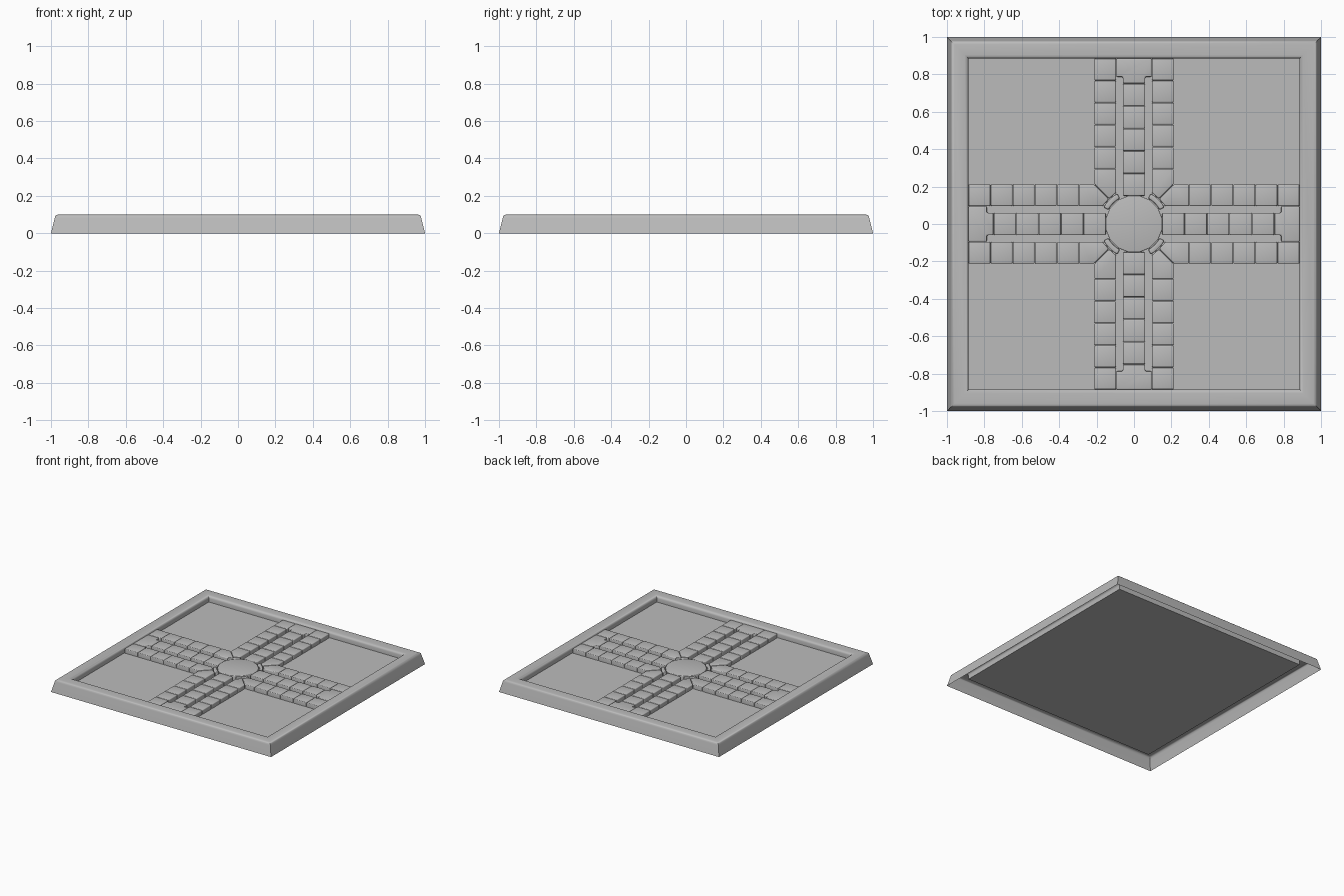
import bpy, bmesh, math
from mathutils import Matrix, Vector

cube = bpy.data.objects.get("Cube")
if cube:
    bpy.data.objects.remove(cube, do_unlink=True)

FLOOR, TOP, INNER = 0.05, 0.085, 0.885

stone = bpy.data.materials.new("grey_stone")
stone.use_nodes = True
stone.diffuse_color = (0.5, 0.5, 0.5, 1)
stone.node_tree.nodes["Principled BSDF"].inputs["Base Color"].default_value = (0.5, 0.5, 0.5, 1)
stone.node_tree.nodes["Principled BSDF"].inputs["Roughness"].default_value = 0.8


def finish(name, bm, recalc=True):
    if recalc:
        bmesh.ops.recalc_face_normals(bm, faces=bm.faces)
    mesh = bpy.data.meshes.new(name)
    bm.to_mesh(mesh)
    bm.free()
    mesh.materials.append(stone)
    obj = bpy.data.objects.new(name, mesh)
    bpy.context.collection.objects.link(obj)
    bpy.ops.object.select_all(action='DESELECT')
    obj.select_set(True)
    bpy.context.view_layer.objects.active = obj
    bpy.ops.object.shade_smooth_by_angle(angle=math.radians(40))
    return obj


def add_slab(bm, outline, top=TOP, round_sides=True):
    """Open-bottomed slab with rounded top edges; outline runs anticlockwise."""
    part = bmesh.new()
    low = [part.verts.new((x, y, FLOOR)) for x, y in outline]
    high = [part.verts.new((x, y, top)) for x, y in outline]
    count = len(outline)
    for i in range(count):
        j = (i + 1) % count
        part.faces.new((low[i], low[j], high[j], high[i]))
    part.faces.new(high)
    bmesh.ops.recalc_face_normals(part, faces=part.faces)
    edges = [e for e in part.edges if not e.is_boundary
             and (round_sides or all(v.co.z > FLOOR + 0.01 for v in e.verts))]
    bmesh.ops.bevel(part, geom=edges, offset=0.006, segments=3,
                    affect='EDGES', profile=0.5, clamp_overlap=True)
    temp = bpy.data.meshes.new("slab_part")
    part.to_mesh(temp)
    part.free()
    bm.from_mesh(temp)
    bpy.data.meshes.remove(temp)


def rect(x0, x1, y0, y1, gap=0.001):
    return [(x0 + gap, y0 + gap), (x1 - gap, y0 + gap),
            (x1 - gap, y1 - gap), (x0 + gap, y1 - gap)]


def mirrored(outline):
    return [(-x, y) for x, y in reversed(outline)]


def four_ways(name, outlines, **options):
    """Repeat the slabs of the back arm around all four sides."""
    bm = bmesh.new()
    for k in range(4):
        turn = Matrix.Rotation(k * math.pi / 2, 2)
        for outline in outlines:
            add_slab(bm, [tuple(turn @ Vector(p)) for p in outline], **options)
    return finish(name, bm)


# Hollow rim with sloping outer wall, rounded top and inner wall, closed by the floor
rim_profile = [(1, 0), (0.98, 0.082), (0.977, 0.092), (0.97, 0.098), (0.96, 0.1),
               (0.905, 0.1), (0.895, 0.097), (0.888, 0.09), (INNER, 0.08),
               (INNER, FLOOR)]
bm = bmesh.new()
rings = [[bm.verts.new((sx * r, sy * r, z)) for sx, sy in
          ((-1, -1), (1, -1), (1, 1), (-1, 1))] for r, z in rim_profile]
for a, b in zip(rings, rings[1:]):
    for i in range(4):
        j = (i + 1) % 4
        bm.faces.new((a[i], a[j], b[j], b[i]))
finish("rim", bm, recalc=False)

bm = bmesh.new()
bm.faces.new([bm.verts.new((sx * INNER, sy * INNER, FLOOR)) for sx, sy in
              ((-1, -1), (1, -1), (1, 1), (-1, 1))])
finish("floor", bm, recalc=False)

# Paired border rows with mitred inner corners
step = 0.118
right_row = [rect(0.095, 0.213, 0.295 + i * step, 0.295 + (i + 1) * step) for i in range(5)]
right_row.append([(0.096, 0.294), (0.096, 0.168), (0.133, 0.135), (0.212, 0.214), (0.212, 0.294)])
four_ways("border_tiles", right_row + [mirrored(o) for o in right_row])

# Central row of each arm
four_ways("middle_tiles", [rect(-0.061, 0.061, 0.15 + i * 0.12, 0.27 + i * 0.12) for i in range(5)])

# Stepped end slab of each arm
half = [(0.06, 0.752), (0.06, 0.787), (0.094, 0.787), (0.094, INNER)]
four_ways("end_slabs", [half + mirrored(half)])

# Curved kerbs around the hub
def arc(radius, start, end, n=6):
    return [(radius * math.cos(t), radius * math.sin(t)) for t in
            (math.radians(start + (end - start) * i / n) for i in range(n + 1))]


four_ways("hub_kerbs", [arc(0.185, 29, 61) + arc(0.157, 61, 29)])

# Round hub slab
bm = bmesh.new()
add_slab(bm, arc(0.154, 11.25, 348.75, 15), top=0.088, round_sides=False)
finish("hub", bm)
